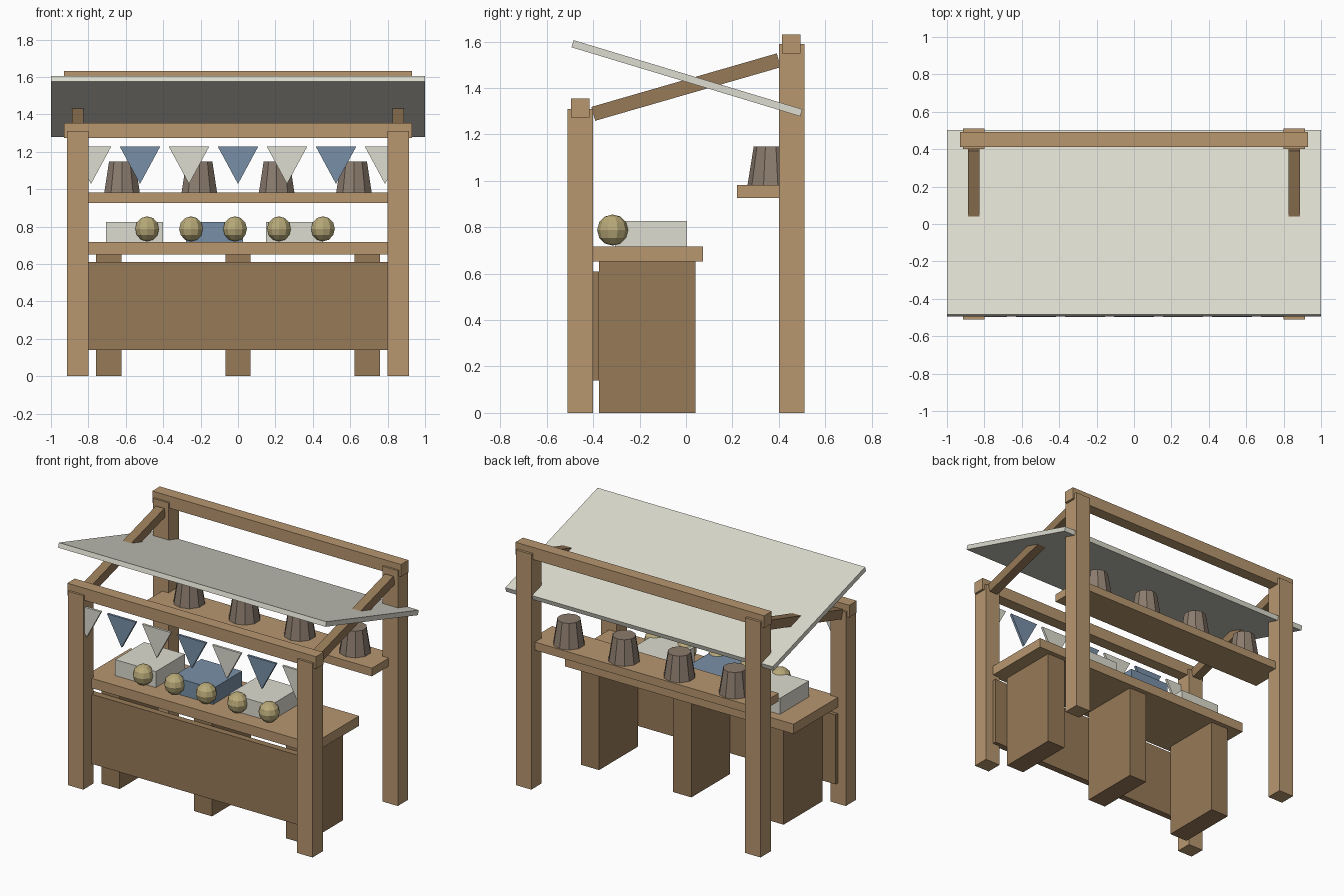
import bpy, bmesh
from math import radians
from mathutils import Matrix

if "Cube" in bpy.data.objects:
    bpy.data.objects.remove(bpy.data.objects["Cube"])


def material(name, rgb):
    m = bpy.data.materials.new(name)
    m.diffuse_color = (*rgb, 1)
    m.use_nodes = True
    m.node_tree.nodes["Principled BSDF"].inputs["Base Color"].default_value = m.diffuse_color
    return m


LIGHT = material("light_wood", (.48, .31, .16))
DARK = material("dark_wood", (.31, .195, .098))
CLOTH = material("cloth", (.73, .72, .63))
BLUE = material("blue", (.19, .28, .39))
GREYWOOD = material("grey_wood", (.26, .20, .155))
STRAW = material("straw", (.48, .40, .19))


def finish(bm, name, mat, loc=(0, 0, 0), tilt=0):
    bmesh.ops.recalc_face_normals(bm, faces=bm.faces)
    me = bpy.data.meshes.new(name)
    bm.to_mesh(me)
    bm.free()
    me.materials.append(mat)
    ob = bpy.data.objects.new(name, me)
    ob.location = loc
    ob.rotation_euler.x = radians(tilt)
    bpy.context.collection.objects.link(ob)
    return ob


def box(name, mat, size, loc, tilt=0):
    bm = bmesh.new()
    bmesh.ops.create_cube(bm, size=1, matrix=Matrix.Diagonal((*size, 1)))
    return finish(bm, name, mat, loc, tilt)


def span(name, mat, x, y, z):
    """Box given by its (min, max) ranges."""
    r = (x, y, z)
    return box(name, mat, [b - a for a, b in r], [(a + b) / 2 for a, b in r])


# frame: posts, rafters and beams
for s in (-1, 1):
    box("front_post", LIGHT, (.115, .11, 1.31), (s * .857, -.455, .655))
    box("back_post", LIGHT, (.115, .11, 1.59), (s * .857, .455, .795))
    box("rafter", DARK, (.063, .832, .062), (s * .857, 0, 1.404), 16.1)
box("front_beam", LIGHT, (1.86, .08, .082), (0, -.455, 1.314))
box("back_beam", LIGHT, (1.86, .08, .082), (0, .453, 1.59))

# sloping roof panel
box("roof_panel", CLOTH, (2, 1.03, .032), (0, .004, 1.442), -16.8)

# counter, its supports and front panel
span("counter_top", LIGHT, (-.855, .855), (-.42, .073), (.652, .718))
span("counter_front_panel", DARK, (-.855, .855), (-.42, -.375), (.14, .61))
for x in (-.69, 0, .69):
    span("counter_leg", DARK, (x - .068, x + .068), (-.375, .04), (0, .652))

# back shelf
span("back_shelf", LIGHT, (-.847, .847), (.22, .47), (.927, .982))

# upturned buckets on the shelf
for i in range(4):
    bm = bmesh.new()
    bmesh.ops.create_cone(bm, cap_ends=True, segments=10, radius1=.1,
                          radius2=.073, depth=.168)
    finish(bm, "bucket", GREYWOOD, (-.62 + i * .4133, .365, 1.065))

# crates on the counter
for x, mat in ((-.553, CLOTH), (-.125, BLUE), (.303, CLOTH)):
    span("crate", mat, (x - .152, x + .152), (-.305, .005), (.715, .826))

# round goods along the counter front
for i in range(5):
    bm = bmesh.new()
    bmesh.ops.create_uvsphere(bm, u_segments=10, v_segments=6, radius=.067)
    finish(bm, "round_fruit", STRAW, (-.486 + i * .235, -.316, .788))

# bunting flags
for i in range(-3, 4):
    bm = bmesh.new()
    f = bm.faces.new([bm.verts.new(p) for p in
                      ((-.108, -.008, 0), (.108, -.008, 0), (0, -.008, -.2))])
    ext = bmesh.ops.extrude_face_region(bm, geom=[f])["geom"]
    bmesh.ops.translate(bm, vec=(0, .016, 0),
                        verts=[v for v in ext if isinstance(v, bmesh.types.BMVert)])
    finish(bm, "bunting_flag", CLOTH if i % 2 else BLUE, (i * .262, -.488, 1.228))
